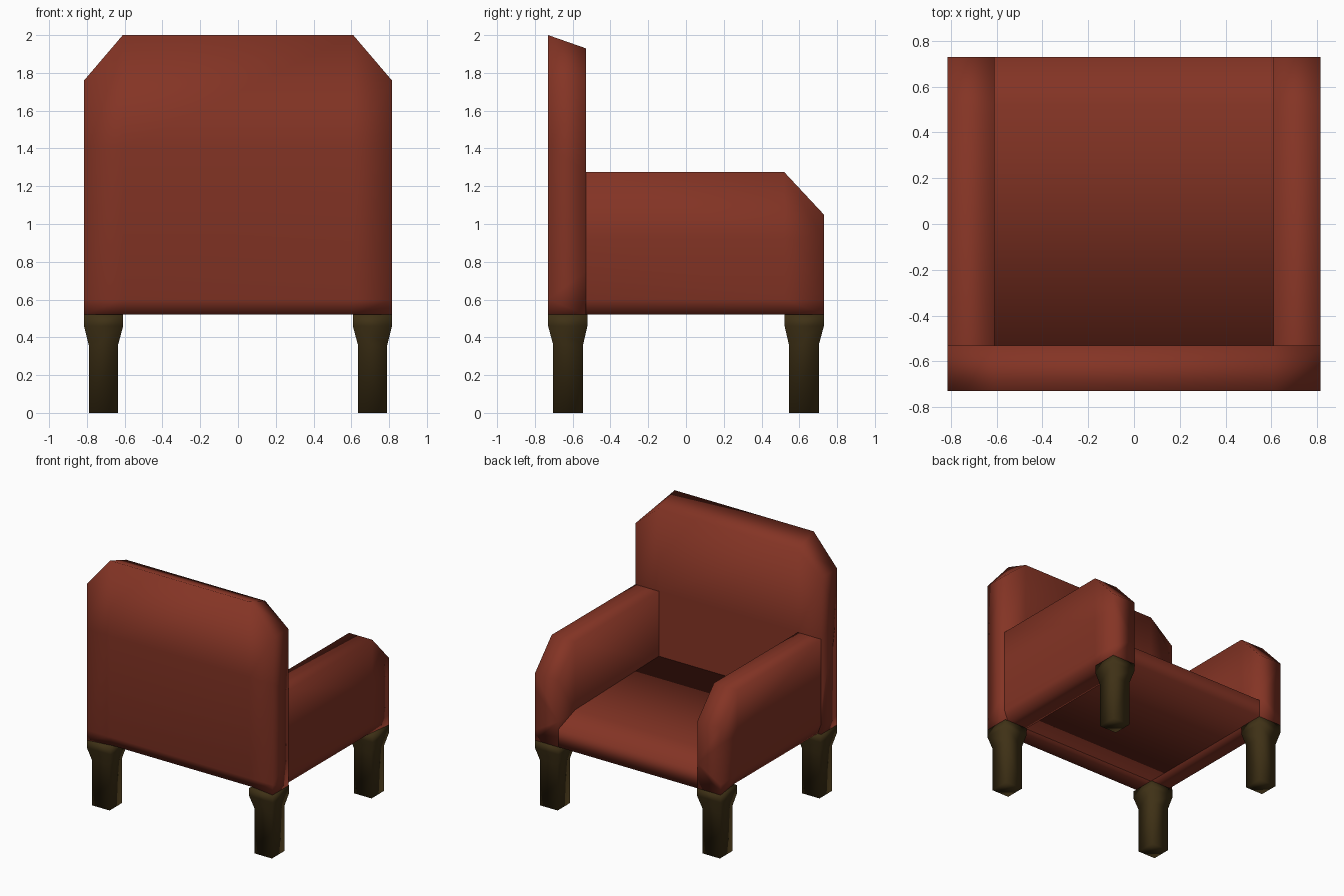
import bpy, bmesh

if "Cube" in bpy.data.objects:
    bpy.data.objects.remove(bpy.data.objects["Cube"])


def material(name, rgb):
    m = bpy.data.materials.new(name)
    m.diffuse_color = (*rgb, 1)
    m.use_nodes = True
    m.node_tree.nodes["Principled BSDF"].inputs["Base Color"].default_value = m.diffuse_color
    return m


FABRIC = material("red_upholstery", (0.23, 0.034, 0.018))
WOOD = material("dark_wood", (0.05, 0.031, 0.008))


def loft(name, sections, place, mat, caps=(True, True), mirror=None):
    """Skin closed outlines [(t, [(a, b), ...]), ...]; place(t, a, b) gives xyz."""
    bm = bmesh.new()
    rings = [[bm.verts.new(place(t, a, b)) for a, b in outline] for t, outline in sections]
    n = len(rings[0])
    for r, s in zip(rings, rings[1:]):
        for i in range(n):
            j = (i + 1) % n
            bm.faces.new((r[i], r[j], s[j], s[i]))
    for ring, wanted in ((rings[0], caps[0]), (rings[-1], caps[1])):
        if wanted:
            bm.faces.new(ring)
    bmesh.ops.recalc_face_normals(bm, faces=bm.faces)
    me = bpy.data.meshes.new(name)
    bm.to_mesh(me)
    bm.free()
    me.materials.append(mat)
    for p in me.polygons:
        p.use_smooth = True
    ob = bpy.data.objects.new(name, me)
    bpy.context.collection.objects.link(ob)
    if mirror:
        mod = ob.modifiers.new("mirror", 'MIRROR')
        mod.use_axis = mirror
        mod.use_mirror_merge = False
    return ob


def along_x(t, a, b):
    return (t, a, b)


def along_y(t, a, b):
    return (a, t, b)


def along_z(t, a, b):
    return (a, b, t)


W, WI = 0.815, 0.61      # outer and inner half widths
Y0, Y1, Y2, Y3 = -0.73, -0.53, 0.52, 0.73
BOT = 0.52


# Backrest with clipped top corners and a tucked-in lower edge
def back_outline(top_rear, top_front, tuck):
    return [(Y0 + tuck, BOT), (Y0, 0.6), (Y0, 1.4), (Y0, top_rear),
            (Y1, top_front), (Y1, 1.275), (Y1, 0.75), (Y1, BOT)]


end, mid = back_outline(1.76, 1.76, 0), back_outline(2.0, 1.93, 0.03)
loft("backrest", [(-W, end), (-WI, mid), (WI, mid), (W, end)], along_x, FABRIC)


# Arms with a sloped front top
def arm_outline(top, tuck):
    return [(WI, BOT), (WI, 0.72), (WI, top), (W, top),
            (W, 0.92), (W, 0.6), (W - tuck, BOT)]


loft("arms", [(Y1, arm_outline(1.275, 0.03)), (Y2, arm_outline(1.275, 0.03)),
              (Y3, arm_outline(1.05, 0))],
     along_y, FABRIC, caps=(False, True), mirror=(True, False, False))

# Seat with a rolled front edge
seat = [(Y1, BOT), (Y1, 0.76), (Y2, 0.735), (Y3, 0.66), (Y3, BOT)]
loft("seat", [(-WI, seat), (WI, seat)], along_x, FABRIC, caps=(False, False))


# Four tapered square legs
def square(x0, x1, y0, y1):
    return [(x0, y0), (x1, y0), (x1, y1), (x0, y1)]


foot = square(0.635, 0.79, 0.545, 0.703)
head = square(0.608, W, 0.522, Y3)
loft("legs", [(0, foot), (0.36, foot), (0.46, head), (BOT, head)],
     along_z, WOOD, mirror=(True, True, False))
